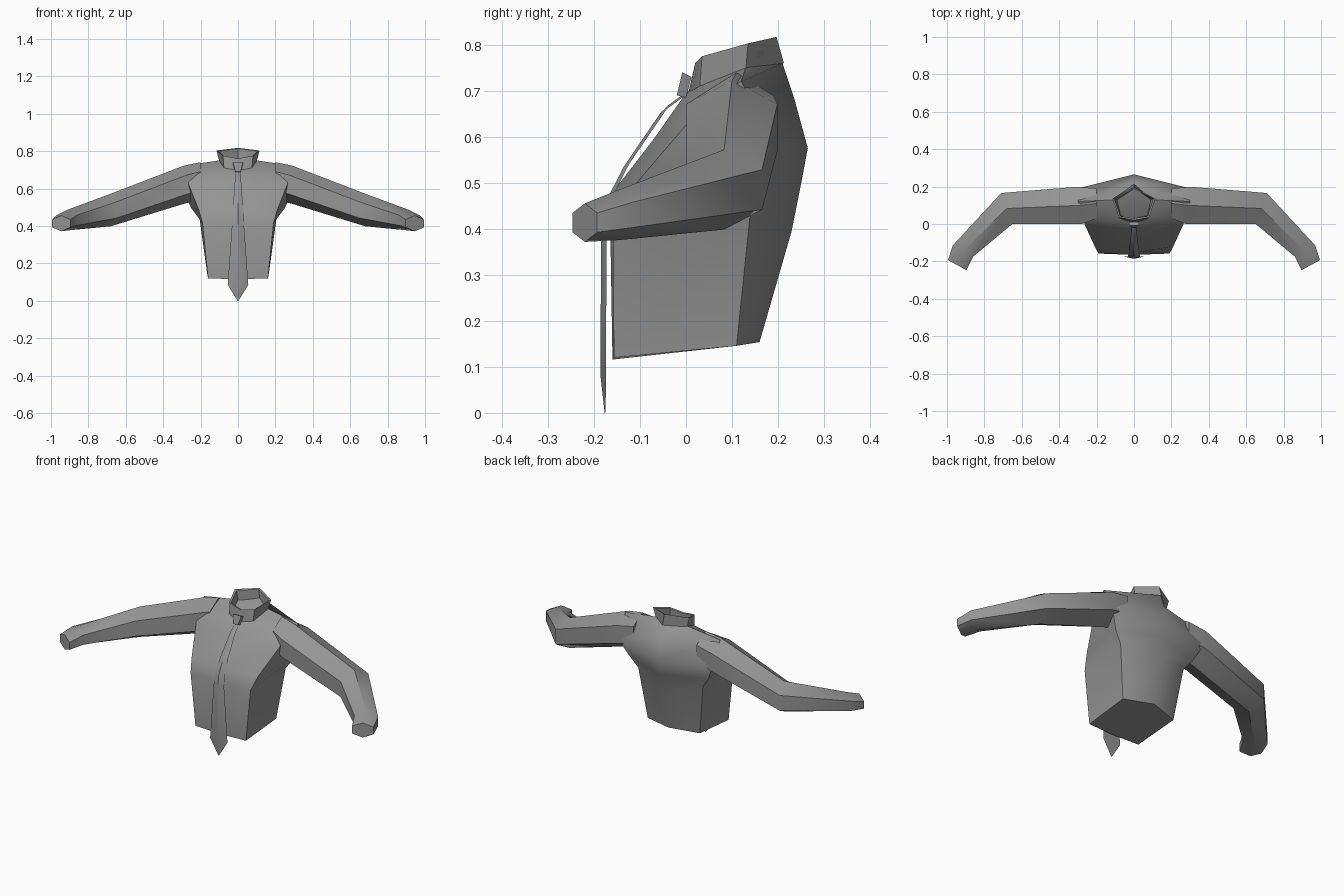
import bpy, bmesh, math
from mathutils import Vector

if "Cube" in bpy.data.objects:
    bpy.data.objects.remove(bpy.data.objects["Cube"])

grey = bpy.data.materials.new("grey cloth")
grey.diffuse_color = (0.3, 0.3, 0.3, 1)
grey.use_nodes = True
grey.node_tree.nodes["Principled BSDF"].inputs["Base Color"].default_value = grey.diffuse_color


def loft(name, rings, caps=(True, True), angle=50):
    """Skin closed rings of equal point count into one part."""
    bm = bmesh.new()
    rows = [[bm.verts.new(p) for p in r] for r in rings]
    n = len(rows[0])
    for a, b in zip(rows, rows[1:]):
        for i in range(n):
            j = (i + 1) % n
            bm.faces.new((a[i], a[j], b[j], b[i]))
    if caps[0]:
        bm.faces.new(rows[0][::-1])
    if caps[1]:
        bm.faces.new(rows[-1])
    bmesh.ops.recalc_face_normals(bm, faces=bm.faces)
    me = bpy.data.meshes.new(name)
    bm.to_mesh(me)
    bm.free()
    me.materials.append(grey)
    ob = bpy.data.objects.new(name, me)
    bpy.context.collection.objects.link(ob)
    bpy.ops.object.select_all(action='DESELECT')
    ob.select_set(True)
    bpy.context.view_layer.objects.active = ob
    bpy.ops.object.shade_smooth_by_angle(angle=math.radians(angle))
    return ob


def sym(front, corner, side, back):
    """Six-point ring, mirrored in x, from (y, z) centres and (x, y, z) sides."""
    m = lambda p: (-p[0], p[1], p[2])
    return [(0, *front), corner, side, (0, *back), m(side), m(corner)]


# torso, hem to neck
loft("torso", [
    sym((-.16, .12), (.16, -.157, .124), (.165, .11, .15), (.16, .158)),
    sym((-.165, .42), (.19, -.158, .42), (.205, .14, .44), (.23, .40)),
    sym((-.155, .49), (.21, -.12, .49), (.25, .155, .50), (.25, .50)),
    sym((-.07, .60), (.265, .0, .63), (.30, .19, .60), (.265, .58)),
    sym((-.035, .65), (.26, .03, .68), (.30, .12, .725), (.235, .69)),
    sym((.0, .70), (.075, .04, .72), (.10, .13, .755), (.21, .765)),
])

# collar, an open band with a thin inner wall
collar = loft("collar", [
    sym((.005, .70), (.075, .03, .715), (.10, .13, .75), (.213, .765)),
    sym((.02, .765), (.08, .035, .78), (.115, .135, .808), (.197, .822)),
    sym((.03, .763), (.073, .042, .777), (.104, .135, .804), (.187, .818)),
    sym((.02, .71), (.07, .045, .72), (.09, .13, .75), (.195, .765)),
], caps=(False, False))


# sleeves, six-sided rings: centre, width direction, half width, half height
def sleeve_ring(side, c, h, w, v):
    h = Vector(h).normalized()
    pts = []
    for k in range(6):
        a = math.radians(60 * k + 30)
        p = Vector(c) + h * (w * math.cos(a) / .866) + Vector((0, 0, v * math.sin(a)))
        pts.append((side * p.x, p.y, p.z))
    return pts


for side, label in ((1, "left"), (-1, "right")):
    loft(label + "_sleeve", [
        sleeve_ring(side, (.20, .11, .645), (0, 1, 0), .08, .10),
        sleeve_ring(side, (.29, .10, .625), (.03, .2, 0), .10, .102),
        sleeve_ring(side, (.68, .083, .49), (.06, .165, 0), .088, .087),
        sleeve_ring(side, (.915, -.145, .435), (.11, .06, 0), .062, .055),
        sleeve_ring(side, (.945, -.22, .418), (.11, .06, 0), .056, .042),
    ])

# tie blade: y, z, half width along the drape
path = [(.0, .70, .012), (-.048, .665, .015), (-.13, .545, .024),
        (-.168, .47, .029), (-.179, .40, .033), (-.180, .09, .055),
        (-.176, .005, .003)]
blade = []
for y, z, w in path:
    t = .006 if z > .05 else .001
    blade.append([(-w, y + t, z), (0, y - t, z - t), (w, y + t, z), (0, y + t, z + t)])
loft("tie_blade", blade, angle=30)

# tie knot
loft("tie_knot", [
    [(-.014, -.02, .695), (.014, -.02, .695), (.014, .0, .69), (-.014, .0, .69)],
    [(-.026, -.008, .745), (.026, -.008, .745), (.026, .012, .735), (-.026, .012, .735)],
], angle=30)

# stand the tie tip on the floor level
low = min(v.co.z for o in bpy.data.objects for v in o.data.vertices)
for o in bpy.data.objects:
    for v in o.data.vertices:
        v.co.z -= low
